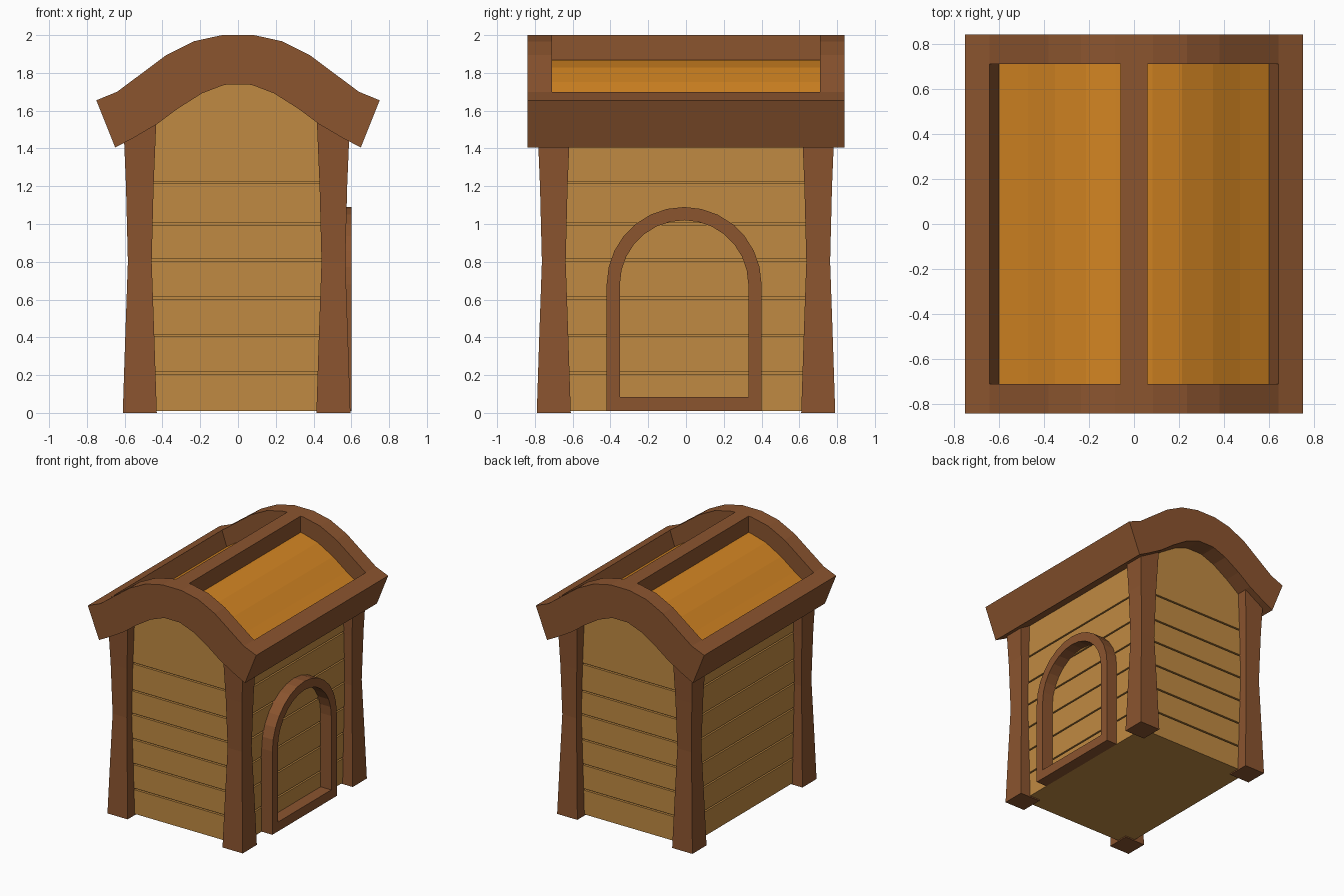
import bpy, bmesh, math

if "Cube" in bpy.data.objects:
    bpy.data.objects.remove(bpy.data.objects["Cube"])


def material(name, rgb):
    m = bpy.data.materials.new(name)
    m.diffuse_color = (*rgb, 1)
    m.use_nodes = True
    m.node_tree.nodes["Principled BSDF"].inputs["Base Color"].default_value = m.diffuse_color
    return m


TRIM = material("brown trim", (0.258, 0.089, 0.028))
WOOD = material("tan planks", (0.527, 0.254, 0.054))
ORANGE = material("orange roof panel", (0.645, 0.231, 0.016))


def finish(name, bm, *mats):
    bmesh.ops.recalc_face_normals(bm, faces=bm.faces)
    me = bpy.data.meshes.new(name)
    bm.to_mesh(me)
    bm.free()
    for m in mats:
        me.materials.append(m)
    ob = bpy.data.objects.new(name, me)
    bpy.context.collection.objects.link(ob)
    return ob


def loft(bm, rings, closed=False):
    """Skin equal-length rings; cap the ends or join the last to the first."""
    vs = [[bm.verts.new(p) for p in r] for r in rings]
    n = len(vs[0])
    for a, b in zip(vs, vs[1:] + vs[:1] if closed else vs[1:]):
        for i in range(n):
            bm.faces.new((a[i], a[(i + 1) % n], b[(i + 1) % n], b[i]))
    if not closed:
        bm.faces.new(vs[0])
        bm.faces.new(vs[-1])


def mirrored(half):
    return half + [(-x, z) for x, z in reversed(half)]


# Roof profile, left eave to right eave: top skin and underside
TOP = mirrored([(-.75, 1.655), (-.64, 1.70), (-.51, 1.797), (-.38, 1.894),
                (-.235, 1.967), (-.085, 2.0), (-.06, 2.0)])
UNDER = mirrored([(-.65, 1.405), (-.555, 1.455), (-.43, 1.528), (-.32, 1.61),
                  (-.19, 1.692), (-.08, 1.734), (-.06, 1.738)])


def between(i, t):
    (a, b), (c, d) = TOP[i], UNDER[i]
    return a + (c - a) * t, b + (d - b) * t


# Roof: one solid with two sunken orange panels framed by arches, ridge and eaves
bm = bmesh.new()
rows, depths, cache = (-.84, -.71, .71, .84), (0, .5, 1), {}
SEG = len(TOP) - 1


def rv(i, j, k):
    if (i, j, k) not in cache:
        x, z = between(i, depths[k])
        cache[i, j, k] = bm.verts.new((x, rows[j], z))
    return cache[i, j, k]


def sunk(i, j):
    return j == 1 and 0 < i < SEG - 1 and i != SEG // 2


def quad(*keys):
    return bm.faces.new([rv(*k) for k in keys])


for i in range(SEG):
    for j in range(3):
        k = 1 if sunk(i, j) else 0
        f = quad((i, j, k), (i + 1, j, k), (i + 1, j + 1, k), (i, j + 1, k))
        f.material_index = k
        quad((i, j, 2), (i + 1, j, 2), (i + 1, j + 1, 2), (i, j + 1, 2))
        if i and sunk(i, j) != sunk(i - 1, j):
            quad((i, j, 0), (i, j + 1, 0), (i, j + 1, 1), (i, j, 1))
        if j and sunk(i, j) != sunk(i, j - 1):
            quad((i, j, 0), (i + 1, j, 0), (i + 1, j, 1), (i, j, 1))
    for j in (0, 3):
        quad((i, j, 0), (i + 1, j, 0), (i + 1, j, 2), (i, j, 2))
for i in (0, SEG):
    for j in range(3):
        quad((i, j, 0), (i, j + 1, 0), (i, j + 1, 2), (i, j, 2))
finish("roof", bm, TRIM, ORANGE)

# Plank walls: stacked slabs with narrow grooves; the top slab follows the arch
X0, X1, Y, GAP = -.52, .505, .70, .006
joints = [.01, .21, .41, .61, .81, 1.0, 1.22]


def slab(bm, outline, y):
    loft(bm, [[(x, s * y, z) for x, z in outline] for s in (-1, 1)])


bm = bmesh.new()
for n, z in enumerate(joints):
    lo = z + (GAP if n else 0)
    if n < len(joints) - 1:
        hi = joints[n + 1] - GAP
        slab(bm, [(X0, lo), (X1, lo), (X1, hi), (X0, hi)], Y)
    else:
        arch = [between(i, .8) for i in range(2, SEG - 1)]
        slab(bm, [(X1, lo), (X1, 1.54)] + arch[::-1] + [(X0, 1.54), (X0, lo)], Y)
finish("wall_planks", bm, WOOD)

bm = bmesh.new()
slab(bm, [(X0 + .02, .02), (X1 - .02, .02), (X1 - .02, 1.4), (X0 + .02, 1.4)], Y - .02)
finish("wall_core", bm, WOOD)

# Four waisted corner posts
for cx, side in ((X0, "left"), (X1, "right")):
    for cy, end in ((-Y, "front"), (Y, "back")):
        bm = bmesh.new()
        loft(bm, [[(cx + sx * w, cy + sy * w, z)
                   for sx, sy in ((-1, -1), (1, -1), (1, 1), (-1, 1))]
                  for z, w in ((0, .09), (.4, .077), (.8, .063), (1.2, .073), (1.56, .088))])
        finish(f"{end}_{side}_post", bm, TRIM)

# Arched door frame on the right wall
N, CY, SPRING = 14, -.01, .68


def arch_loop(r, base):
    pts = [(CY + r * math.cos(math.pi * a / N), SPRING + r * math.sin(math.pi * a / N))
           for a in range(N + 1)]
    return [(CY + r, base)] + pts + [(CY - r, base)]


outer, inner = arch_loop(.41, .01), arch_loop(.34, .085)
bm = bmesh.new()
loft(bm, [[(.49, *o), (.60, *o), (.60, *i), (.49, *i)] for o, i in zip(outer, inner)],
     closed=True)
finish("door_frame", bm, TRIM)
